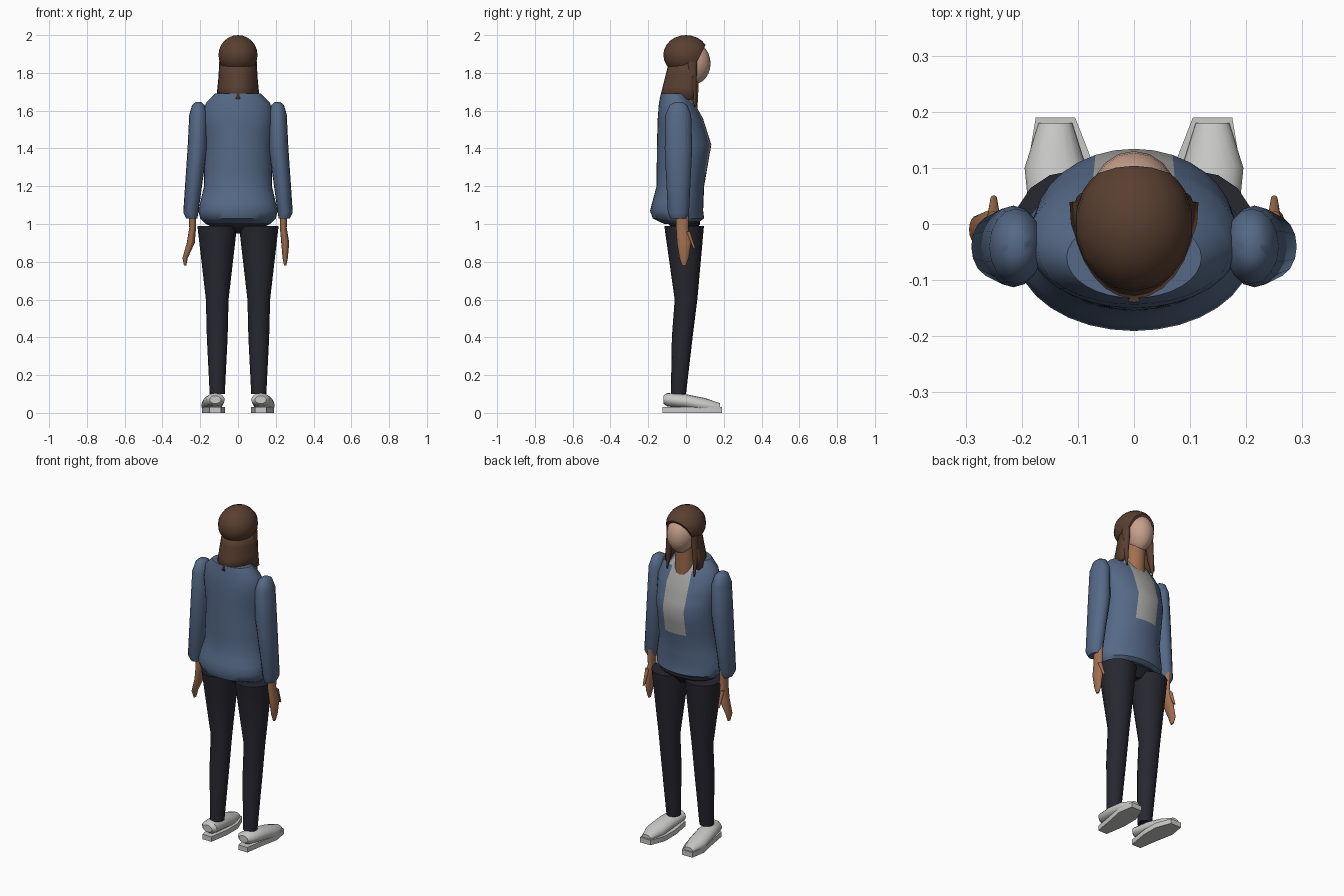
import bpy, bmesh, math
from mathutils import Vector

if "Cube" in bpy.data.objects:
    bpy.data.objects.remove(bpy.data.objects["Cube"])


def material(name, red, green, blue):
    mat = bpy.data.materials.new(name)
    mat.use_nodes = True
    colour = (red, green, blue, 1)
    mat.diffuse_color = colour
    mat.node_tree.nodes["Principled BSDF"].inputs["Base Color"].default_value = colour
    return mat


jacket_blue = material("jacket blue", .09, .14, .24)
trouser_navy = material("trouser navy", .02, .02, .03)
hair_brown = material("hair brown", .1, .05, .03)
hand_tan = material("hand tan", .36, .16, .08)
face_pale = material("face pale", .56, .35, .26)
shoe_white = material("shoe white", .58, .58, .57)
shirt_grey = material("shirt grey", .38, .38, .37)
parts = []


def finish(name, bm, *materials):
    bmesh.ops.recalc_face_normals(bm, faces=bm.faces)
    mesh = bpy.data.meshes.new(name)
    bm.to_mesh(mesh)
    bm.free()
    for mat in materials:
        mesh.materials.append(mat)
    part = bpy.data.objects.new(name, mesh)
    bpy.context.collection.objects.link(part)
    parts.append(part)
    return part


def skin(bm, loops, closed=True):
    """Bridge neighbouring loops of vertices with quads."""
    for lower, upper in zip(loops, loops[1:]):
        count = len(lower)
        for i in range(count if closed else count - 1):
            j = (i + 1) % count
            bm.faces.new((lower[i], lower[j], upper[j], upper[i]))


def tube(rings, depth=1, side=1, segments=16, forward=False):
    """Capped tube through rings of height, x, y, half width and depth ratio."""
    bm = bmesh.new()
    loops = []
    for height, x, y, radius, *ratio in rings:
        ring_depth = radius * (ratio[0] if ratio else depth)
        loop = []
        for i in range(segments):
            angle = math.tau * i / segments
            across = side * (x + radius * math.cos(angle))
            along = y + ring_depth * math.sin(angle)
            point = (across, height, along) if forward else (across, along, height)
            loop.append(bm.verts.new(point))
        loops.append(loop)
    skin(bm, loops)
    bm.faces.new(loops[0])
    bm.faces.new(loops[-1])
    return bm


def ellipsoid(centre, radii):
    bm = bmesh.new()
    bmesh.ops.create_uvsphere(bm, u_segments=18, v_segments=12, radius=1)
    bmesh.ops.scale(bm, vec=radii, verts=bm.verts)
    bmesh.ops.translate(bm, vec=centre, verts=bm.verts)
    return bm


# Jacket body, with the shirt showing as a strip down the front
bm = tube([(1, 0, -.03, .17, .5), (1.03, 0, -.04, .2, .68), (1.07, 0, -.05, .21, .67),
           (1.2, 0, -.03, .18, .7), (1.42, 0, -.01, .18, .8),
           (1.56, 0, -.03, .19, .63), (1.64, 0, -.05, .17, .55),
           (1.69, 0, -.06, .12, .6)], segments=32)
bmesh.ops.subdivide_edges(bm, edges=[e for e in bm.edges
                                     if abs(e.verts[0].co.z - e.verts[1].co.z) > .1],
                          cuts=2, use_grid_fill=True)
for face in bm.faces:
    centre = face.calc_center_median()
    if abs(centre.x) < .07 and centre.y > 0 and 1.24 < centre.z < 1.68:
        face.material_index = 1
finish("jacket_body", bm, jacket_blue, shirt_grey)

# Hips joining the legs
finish("hips", tube([(.95, 0, 0, .07), (1, 0, -.01, .17), (1.05, 0, -.02, .18)],
                    depth=.5), trouser_navy)

# Limbs, shoes and side hair, made once per side
leg = [(.1, .11, -.04, .04), (.4, .11, -.02, .055), (.6, .11, 0, .06),
       (.99, .11, -.01, .105)]
sleeve = [(1.03, .245, -.04, .03), (1.06, .25, -.04, .04), (1.4, .215, -.04, .052),
          (1.58, .21, -.04, .048), (1.63, .21, -.04, .033), (1.645, .21, -.04, .015)]
shoe = [(-.12, .12, .07, .03), (-.1, .12, .07, .05), (0, .13, .06, .055),
        (.1, .14, .04, .055), (.18, .14, .03, .03)]
sole = [(-.125, .12, .03), (0, .12, .05), (.1, .13, .06), (.19, .14, .035)]
thumb = [(.96, .25, .01, .012), (.87, .25, .045, .006)]
strand = [(1.86, .08, .03, .02), (1.72, .09, .035, .015), (1.62, .09, .05, .003)]

for side, label, fingertip in ((1, "left", .25), (-1, "right", .28)):
    finish(label + "_leg", tube(leg, side=side), trouser_navy)
    finish(label + "_sleeve", tube(sleeve, 1.4, side), jacket_blue)
    finish(label + "_shoe", tube(shoe, .7, side, forward=True), shoe_white)

    # Flat sole from its outline
    bm = bmesh.new()
    outline = [(x + width, y) for y, x, width in sole]
    outline += [(x - width, y) for y, x, width in reversed(sole)]
    base = bm.faces.new([bm.verts.new((side * x, y, 0)) for x, y in outline])
    raised = bmesh.ops.extrude_face_region(bm, geom=[base])["geom"]
    bmesh.ops.translate(bm, vec=(0, 0, .03),
                        verts=[v for v in raised if isinstance(v, bmesh.types.BMVert)])
    finish(label + "_sole", bm, shoe_white)

    # Wrist tapering to the fingers, with a thumb
    hand = [(1.08, .24, -.02, .02), (.98, .24, -.02, .018), (.9, .25, -.01, .021),
            (.82, fingertip, -.01, .014), (.78, fingertip, -.01, .006)]
    finish(label + "_hand", tube(hand, 1.8, side), hand_tan)
    finish(label + "_thumb", tube(thumb, side=side), hand_tan)
    finish(label + "_hair_strand", tube(strand, 1.4, side), hair_brown)

# Neck, and a face narrowing to the chin
finish("neck", tube([(1.6, 0, 0, .06), (1.8, 0, .02, .05)]), hand_tan)
bm = ellipsoid((0, .04, 1.85), (.08, .09, .11))
for vert in bm.verts:
    vert.co.x *= 1 - 2 * max(0, 1.83 - vert.co.z)
finish("face", bm, face_pale)

# Hair cap, cut back along the hairline
bm = ellipsoid((0, 0, 1.895), (.105, .12, .105))
geometry = bm.verts[:] + bm.edges[:] + bm.faces[:]
cut = bmesh.ops.bisect_plane(bm, geom=geometry, plane_co=(0, .1, 1.94),
                             plane_no=Vector((0, 2, -1)), clear_outer=True)["geom_cut"]
bmesh.ops.holes_fill(bm, edges=[e for e in cut if isinstance(e, bmesh.types.BMEdge)])
finish("hair_cap", bm, hair_brown)

# Long hair: a half shell flaring behind the neck
bm = bmesh.new()
rows = []
for step in range(4):
    drop = step / 3
    wide, deep = .085 + .02 * drop, .12 + .05 * drop
    angles = [math.pi * (1 + i / 14) for i in range(15)]
    rows.append([bm.verts.new((wide * math.cos(a), .04 + deep * math.sin(a),
                               1.86 - .2 * drop)) for a in angles])
skin(bm, rows, closed=False)
thickness = finish("long_hair", bm, hair_brown).modifiers.new("thickness", "SOLIDIFY")
thickness.thickness = .02
thickness.offset = 0

# Smooth shading with crisp hems and soles
bpy.ops.object.select_all(action="DESELECT")
for part in parts:
    part.select_set(True)
bpy.context.view_layer.objects.active = parts[0]
bpy.ops.object.shade_smooth_by_angle(angle=math.radians(40))
